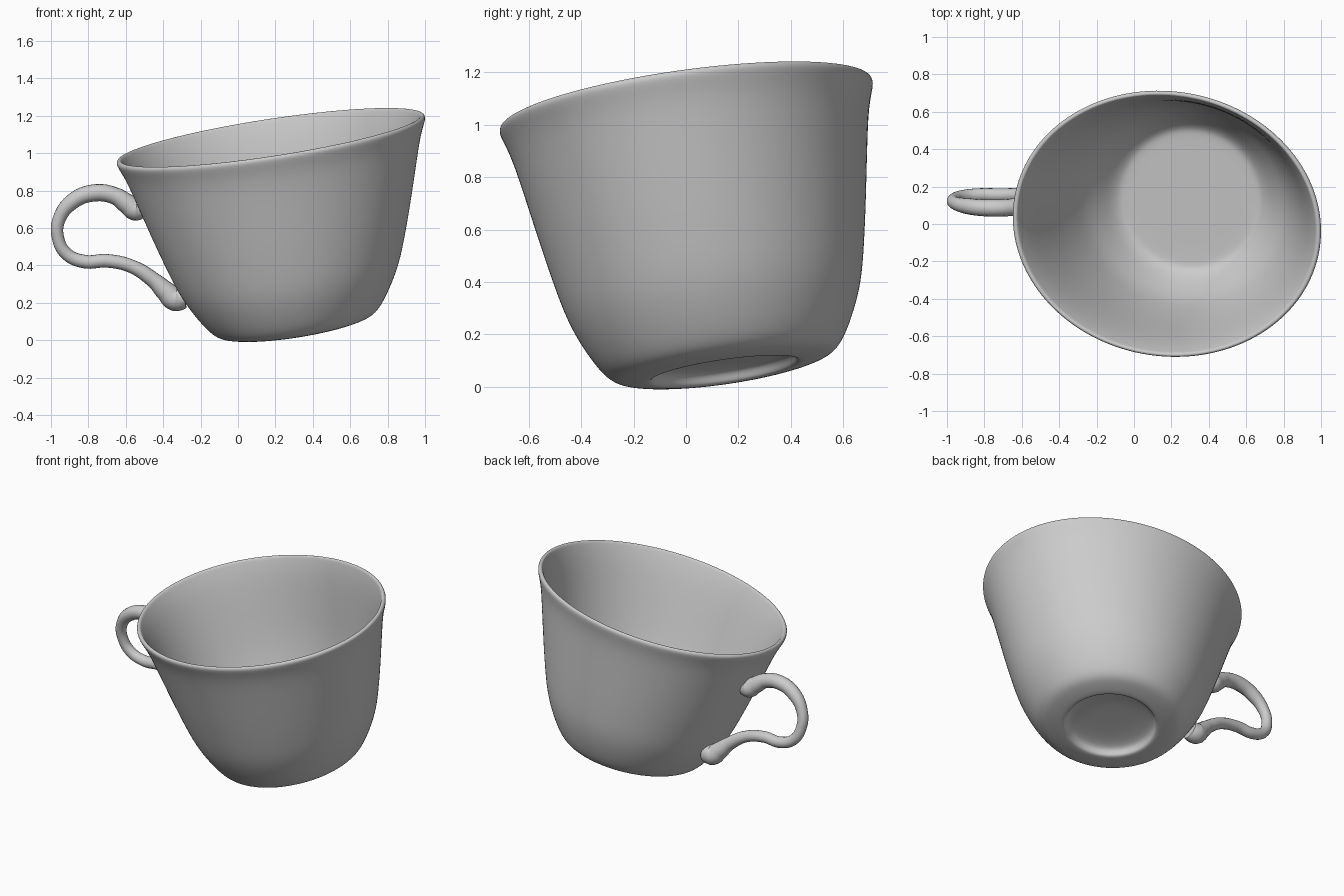
import bpy, bmesh, math
from mathutils import Matrix, Vector

cube = bpy.data.objects.get("Cube")
if cube:
    bpy.data.objects.remove(cube, do_unlink=True)

glaze = bpy.data.materials.new("grey_porcelain")
glaze.use_nodes = True
grey = (0.6, 0.6, 0.6, 1)
glaze.diffuse_color = grey
glaze.node_tree.nodes["Principled BSDF"].inputs["Base Color"].default_value = grey


def finish(obj):
    obj.data.materials.clear()
    obj.data.materials.append(glaze)
    bpy.ops.object.select_all(action="DESELECT")
    obj.select_set(True)
    bpy.context.view_layer.objects.active = obj
    bpy.ops.object.shade_smooth_by_angle(angle=math.radians(50))


# Tilted frame of the cup, with its origin at the centre of the rim
axis = Vector((-0.157, -0.144, 1)).normalized()
side = Vector((1, 0, 0.157)).normalized()
front = axis.cross(side).normalized()
frame = Matrix((front.cross(axis), front, axis)).transposed().to_4x4()
frame = Matrix.Translation((0.175, 0, 1.074)) @ frame @ Matrix.Rotation(math.radians(-7), 4, "Z")

# Closed wall section as (radius, depth below rim): inside floor, lip, outside, foot
section = [(0.2, 0.95), (0.35, 0.95), (0.385, 0.945), (0.43, 0.91), (0.49, 0.83),
           (0.55, 0.74), (0.6, 0.62), (0.655, 0.47), (0.72, 0.25), (0.77, 0.09),
           (0.805, 0.01), (0.814, -0.01), (0.832, -0.01), (0.841, 0.005), (0.833, 0.03),
           (0.8, 0.1), (0.757, 0.25), (0.693, 0.47), (0.645, 0.62), (0.597, 0.76),
           (0.532, 0.88), (0.47, 0.972), (0.43, 1.008), (0.395, 1.022), (0.34, 1.033),
           (0.295, 1.038), (0.28, 1.03), (0.272, 1.0), (0.24, 0.985), (0.15, 0.977)]
SIDES = 40
LEAN = -0.02

bm = bmesh.new()
rings = []
for radius, depth in section:
    # Oval at the rim, round at the foot
    squash = 0.858 + 0.142 * min(1, max(0, depth)) ** 1.5
    ring = []
    for i in range(SIDES):
        a = math.tau * i / SIDES
        ring.append(bm.verts.new((radius * math.cos(a) + LEAN * depth,
                                  radius * squash * math.sin(a), -depth)))
    rings.append(ring)
for low, high in zip(rings, rings[1:]):
    for i in range(SIDES):
        j = (i + 1) % SIDES
        bm.faces.new((low[i], low[j], high[j], high[i]))
for ring, (radius, depth) in ((rings[0], section[0]), (rings[-1], section[-1])):
    hub = bm.verts.new((LEAN * depth, 0, -depth))
    for i in range(SIDES):
        bm.faces.new((ring[i], ring[(i + 1) % SIDES], hub))
bm.transform(frame)
bmesh.ops.recalc_face_normals(bm, faces=bm.faces)
mesh = bpy.data.meshes.new("cup_body")
bm.to_mesh(mesh)
bm.free()
cup = bpy.data.objects.new("cup_body", mesh)
bpy.context.collection.objects.link(cup)
finish(cup)
smooth = cup.modifiers.new("rounding", "SUBSURF")
smooth.levels = smooth.render_levels = 2

# Looped handle with flared ends set into the wall, as (x, z, tube radius)
path = [(-0.51, 0.71, 0.05), (-0.547, 0.70, 0.062), (-0.59, 0.727, 0.054),
        (-0.66, 0.772, 0.046), (-0.77, 0.787, 0.046), (-0.88, 0.745, 0.043),
        (-0.955, 0.65, 0.035), (-0.963, 0.55, 0.033), (-0.915, 0.46, 0.034),
        (-0.82, 0.42, 0.036), (-0.7, 0.424, 0.036), (-0.57, 0.395, 0.036),
        (-0.45, 0.32, 0.042), (-0.385, 0.26, 0.055), (-0.335, 0.222, 0.067),
        (-0.288, 0.232, 0.06)]
curve = bpy.data.curves.new("handle", "CURVE")
curve.dimensions = "3D"
curve.bevel_depth = 1
curve.bevel_resolution = 6
curve.resolution_u = 8
curve.use_fill_caps = True
spline = curve.splines.new("BEZIER")
spline.bezier_points.add(len(path) - 1)
for point, (x, z, radius) in zip(spline.bezier_points, path):
    point.co = (x, 0.085 + (0.79 - z) * 0.19, z)
    point.radius = radius
    point.handle_left_type = point.handle_right_type = "AUTO"
handle = bpy.data.objects.new("handle", curve)
bpy.context.collection.objects.link(handle)
bpy.ops.object.select_all(action="DESELECT")
handle.select_set(True)
bpy.context.view_layer.objects.active = handle
bpy.ops.object.convert(target="MESH")
finish(bpy.context.view_layer.objects.active)
